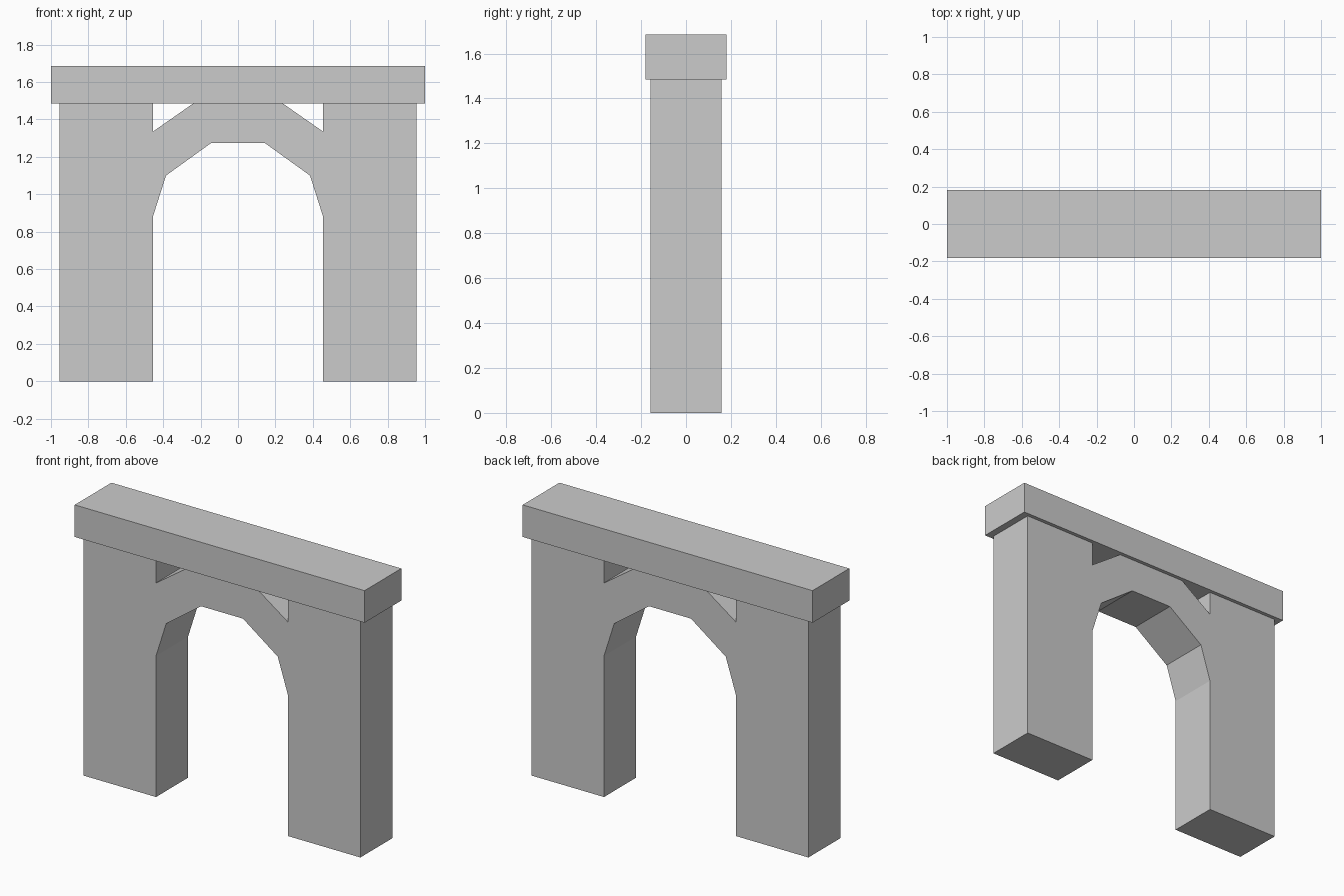
import bpy
import bmesh

cube = bpy.data.objects.get("Cube")
if cube:
    bpy.data.objects.remove(cube, do_unlink=True)

stone = bpy.data.materials.new("grey stone")
stone.use_nodes = True
colour = (0.6, 0.6, 0.6, 1)
stone.diffuse_color = colour
stone.node_tree.nodes["Principled BSDF"].inputs["Base Color"].default_value = colour


def extrude_profile(name, outline, half_depth):
    """Extrude an x-z outline symmetrically along y."""
    bm = bmesh.new()
    face = bm.faces.new([bm.verts.new((x, -half_depth, z)) for x, z in outline])
    result = bmesh.ops.extrude_face_region(bm, geom=[face])
    moved = [v for v in result["geom"] if isinstance(v, bmesh.types.BMVert)]
    bmesh.ops.translate(bm, verts=moved, vec=(0, 2 * half_depth, 0))
    bmesh.ops.recalc_face_normals(bm, faces=bm.faces)
    mesh = bpy.data.meshes.new(name)
    bm.to_mesh(mesh)
    bm.free()
    mesh.materials.append(stone)
    obj = bpy.data.objects.new(name, mesh)
    bpy.context.collection.objects.link(obj)
    return obj


def rectangle(x0, x1, z0, z1):
    return [(x0, z0), (x1, z0), (x1, z1), (x0, z1)]


WALL = 0.158      # half depth of pillars and arch
INNER = 0.455     # inner face of each pillar
BEAM_Z = 1.485    # underside of the lintel

# Pillars
extrude_profile("left_pillar", rectangle(INNER, 0.955, 0, BEAM_Z), WALL)
extrude_profile("right_pillar", rectangle(-0.955, -INNER, 0, BEAM_Z), WALL)

# Faceted arch between the pillars, with open corners under the lintel
half = [(0.145, 1.273), (0.385, 1.1), (INNER, 0.88), (INNER, 1.335), (0.24, BEAM_Z)]
mirrored = [(-x, z) for x, z in reversed(half)]
extrude_profile("arch", half + mirrored, WALL)

# Lintel
extrude_profile("lintel", rectangle(-1, 1, BEAM_Z, 1.685), 0.181)
